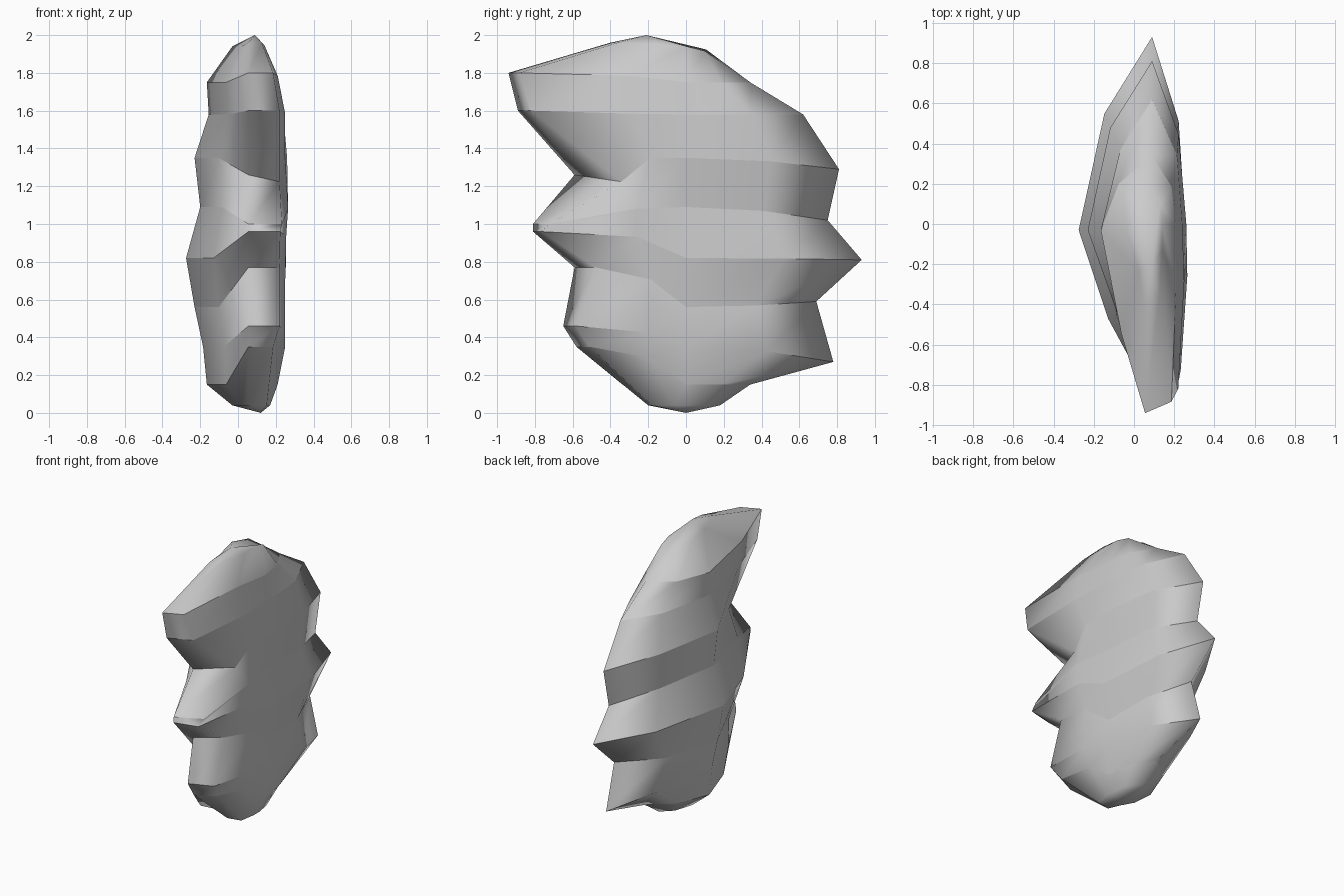
import bpy, bmesh

if "Cube" in bpy.data.objects:
    bpy.data.objects.remove(bpy.data.objects["Cube"])

# Each level: front y, front z, left x, right x, side z, back y, back z, front corner
#             setback, how far the front height carries round the right side, side dent
LEVELS = [
    (-.20, .04, -.03, .17, .04, .18, .04, .90, .0, 0),
    (-.58, .35, -.165, .21, .15, .34, .15, .88, .7, 0),
    (-.65, .46, -.185, .25, .35, .78, .27, .90, .7, 0),
    (-.59, .77, -.23, .25, .56, .69, .59, .81, .7, .035),
    (-.81, .96, -.275, .255, .82, .93, .81, .95, .8, 0),
    (-.81, 1.0, -.20, .265, 1.09, .75, 1.02, .89, .1, .05),
    (-.59, 1.26, -.23, .25, 1.35, .81, 1.29, .58, .0, -.01),
    (-.89, 1.60, -.155, .25, 1.58, .62, 1.58, .92, .2, .01),
    (-.94, 1.80, -.165, .21, 1.75, .34, 1.75, .94, .7, 0),
    (-.40, 1.96, -.03, .14, 1.94, .18, 1.86, .90, .3, 0),
]


def mix(a, b, t):
    return a + (b - a) * t


def section(yf, zf, xl, xr, zs, yb, zb, setback, carry, dent):
    """One wavy cross-section: blunt front, flat right side, pointed back, bulging left."""
    c = .09
    return [
        (.055, yf, zf),
        (mix(.05, xr, .85), yf * setback, mix(zf, zs, -.4) if setback < .7 else zf),
        (xr, yf * .32, mix(zs, zf, carry)),
        (xr - dent, 0, zs),
        (mix(c, xr - dent * .5, .8), yb * .55, mix(zs, zb, .3)),
        (c, yb, zb),
        (mix(c, xl, .65), yb * .59, mix(zs, zb, .2)),
        (xl, -.03, zs),
        (mix(c, xl, .6), yf * .58, zs),
    ]


# Ridged body lofted through the sections, closed with low points at both ends
bm = bmesh.new()
rings = [[bm.verts.new(p) for p in section(*lv)] for lv in LEVELS]
n = len(rings[0])
for low, high in zip(rings, rings[1:]):
    for i in range(n):
        j = (i + 1) % n
        bm.faces.new((low[i], low[j], high[j], high[i]))
bottom = bm.verts.new((.12, 0, 0))
top = bm.verts.new((.09, -.21, 2))
for i in range(n):
    j = (i + 1) % n
    bm.faces.new((bottom, rings[0][j], rings[0][i]))
    bm.faces.new((top, rings[-1][i], rings[-1][j]))
bmesh.ops.recalc_face_normals(bm, faces=bm.faces)

# Smooth around every band, crisp along each ridge and groove
for f in bm.faces:
    f.smooth = True
for k, ring in enumerate(rings[1:-1], 1):
    for i in range(n):
        if k != 2 or i in (0, 1, 4, 5, 8):
            bm.edges.get((ring[i], ring[(i + 1) % n])).smooth = False

mesh = bpy.data.meshes.new("ridged_body")
bm.to_mesh(mesh)
bm.free()
body = bpy.data.objects.new("ridged_body", mesh)
bpy.context.collection.objects.link(body)
